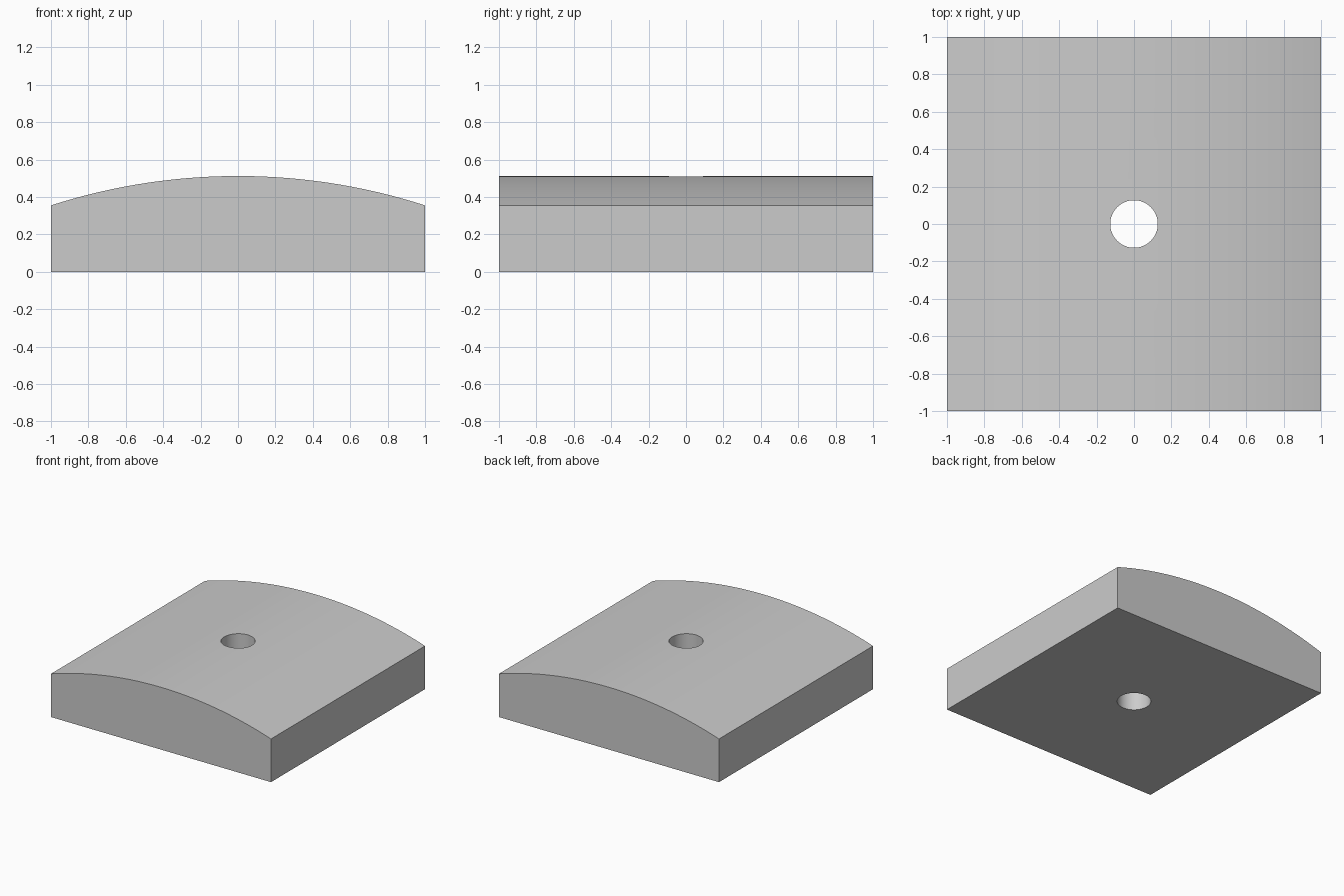
import bpy
import bmesh
import math

HALF = 1.0          # half width and half depth
EDGE_Z = 0.355      # height at the left and right sides
TOP_Z = 0.512       # height along the crown
HOLE_R = 0.127
STEPS = 48

default = bpy.data.objects.get("Cube")
if default:
    bpy.data.objects.remove(default, do_unlink=True)

# Plain grey material
grey = bpy.data.materials.new("plain_grey")
grey.use_nodes = True
colour = (0.6, 0.6, 0.6, 1.0)
grey.diffuse_color = colour
grey.node_tree.nodes["Principled BSDF"].inputs["Base Color"].default_value = colour

# Block profile: flat base, straight sides, circular arc on top
sag = TOP_Z - EDGE_Z
radius = (HALF ** 2 + sag ** 2) / (2 * sag)
sweep = math.asin(HALF / radius)
profile = [(-HALF, 0), (HALF, 0)]
for i in range(STEPS + 1):
    a = sweep * (1 - 2 * i / STEPS)
    profile.append((radius * math.sin(a), TOP_Z - radius + radius * math.cos(a)))

# Extrude the profile from front to back
bm = bmesh.new()
front = bm.faces.new([bm.verts.new((x, -HALF, z)) for x, z in profile])
back = bmesh.ops.extrude_face_region(bm, geom=[front], use_keep_orig=True)
moved = [v for v in back["geom"] if isinstance(v, bmesh.types.BMVert)]
bmesh.ops.translate(bm, verts=moved, vec=(0, 2 * HALF, 0))
bmesh.ops.recalc_face_normals(bm, faces=bm.faces)
mesh = bpy.data.meshes.new("domed_block")
bm.to_mesh(mesh)
bm.free()
block = bpy.data.objects.new("domed_block", mesh)
bpy.context.collection.objects.link(block)
mesh.materials.append(grey)

# Vertical through hole
bpy.ops.mesh.primitive_cylinder_add(vertices=64, radius=HOLE_R, depth=2, location=(0, 0, TOP_Z / 2))
cutter = bpy.context.object
cutter.name = "hole_cutter"
cutter.hide_render = True
cutter.data.materials.append(grey)

cut = block.modifiers.new("through_hole", "BOOLEAN")
cut.operation = "DIFFERENCE"
cut.solver = "EXACT"
cut.object = cutter

bpy.ops.object.select_all(action="DESELECT")
block.select_set(True)
bpy.context.view_layer.objects.active = block
bpy.ops.object.modifier_apply(modifier=cut.name)
bpy.data.objects.remove(cutter, do_unlink=True)

# Smooth crown and bore with crisp corners
bpy.ops.object.shade_smooth_by_angle(angle=math.radians(30))
